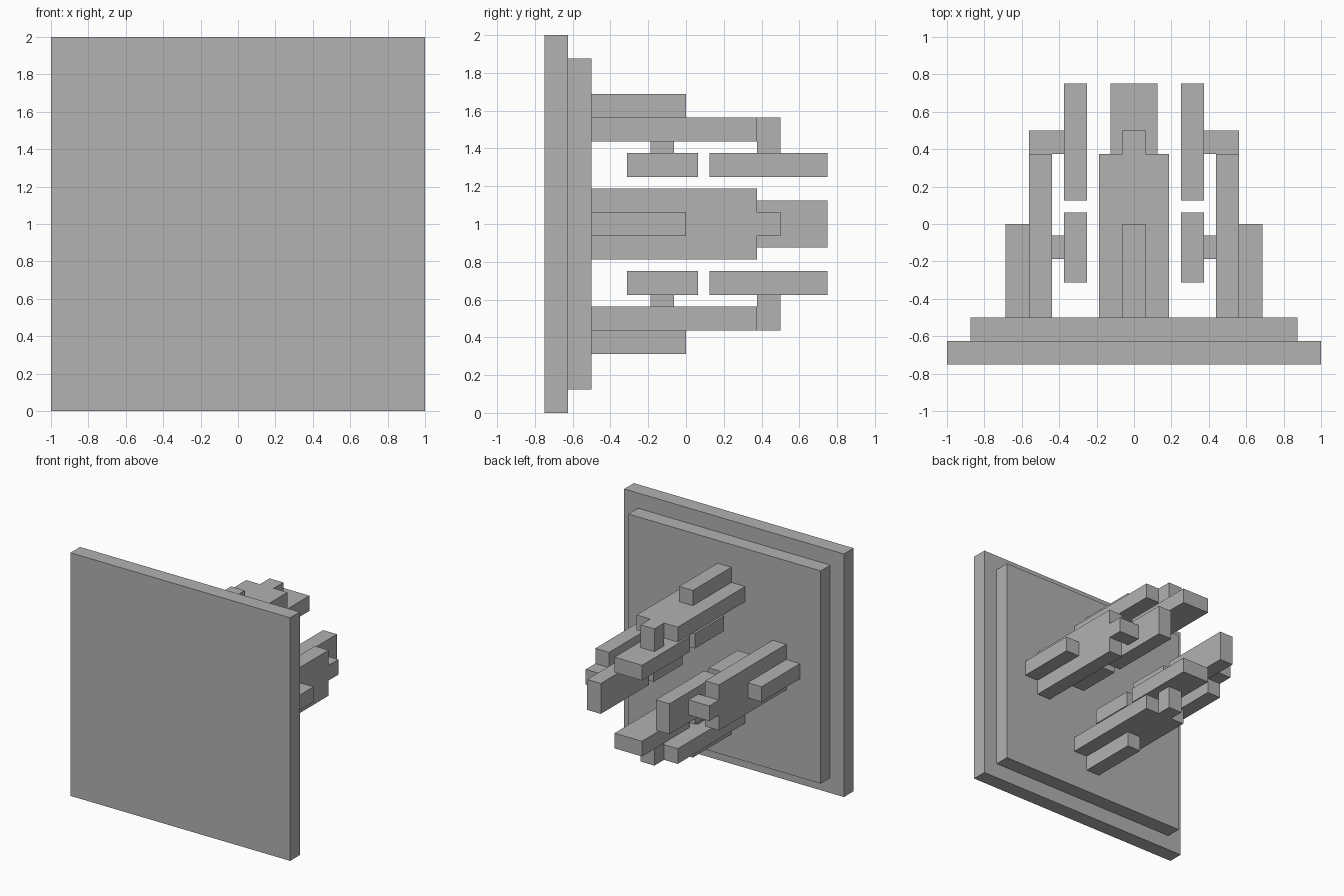
import bpy, bmesh, math
from mathutils import Matrix, Vector

cube = bpy.data.objects.get("Cube")
if cube:
    bpy.data.objects.remove(cube, do_unlink=True)

U = 0.125                     # one grid unit of the design
CENTRE = Vector((0, 0, 1))    # axis the grabber arms are arranged around

grey = bpy.data.materials.new("plain_grey")
grey.use_nodes = True
colour = (0.445, 0.445, 0.445, 1)
grey.diffuse_color = colour
grey.node_tree.nodes["Principled BSDF"].inputs["Base Color"].default_value = colour


def block(name, half_width, y, z, turn=0):
    """Box in grid units, z measured from the axis, turned about the y axis."""
    size = Vector((2 * half_width, y[1] - y[0], z[1] - z[0])) * U
    mid = Vector((0, sum(y) / 2, sum(z) / 2)) * U
    matrix = (Matrix.Translation(CENTRE) @ Matrix.Rotation(turn, 4, 'Y')
              @ Matrix.Translation(mid) @ Matrix.Diagonal(size.to_4d()))
    bm = bmesh.new()
    bmesh.ops.create_cube(bm, size=1, matrix=matrix)
    mesh = bpy.data.meshes.new(name)
    bm.to_mesh(mesh)
    bm.free()
    mesh.materials.append(grey)
    obj = bpy.data.objects.new(name, mesh)
    bpy.context.collection.objects.link(obj)


# Stepped square base
block("front_plate", 8, (-6, -5), (-8, 8))
block("back_plate", 7, (-5, -4), (-7, 7))

# Four identical arms around the axis
for i, side in enumerate(("top", "left", "bottom", "right")):
    turn = i * math.pi / 2
    block(side + "_arm", 1.5, (-4, 3), (3.5, 4.5), turn)
    block(side + "_ridge", 0.5, (-4, 0), (4.5, 5.5), turn)
    block(side + "_tip_bracket", 0.5, (3, 4), (3, 4.5), turn)
    block(side + "_outer_pad", 1, (1, 6), (2, 3), turn)
    block(side + "_pad_stem", 0.5, (-1.5, -0.5), (3, 3.5), turn)
    block(side + "_inner_pad", 1, (-2.5, 0.5), (2, 3), turn)
